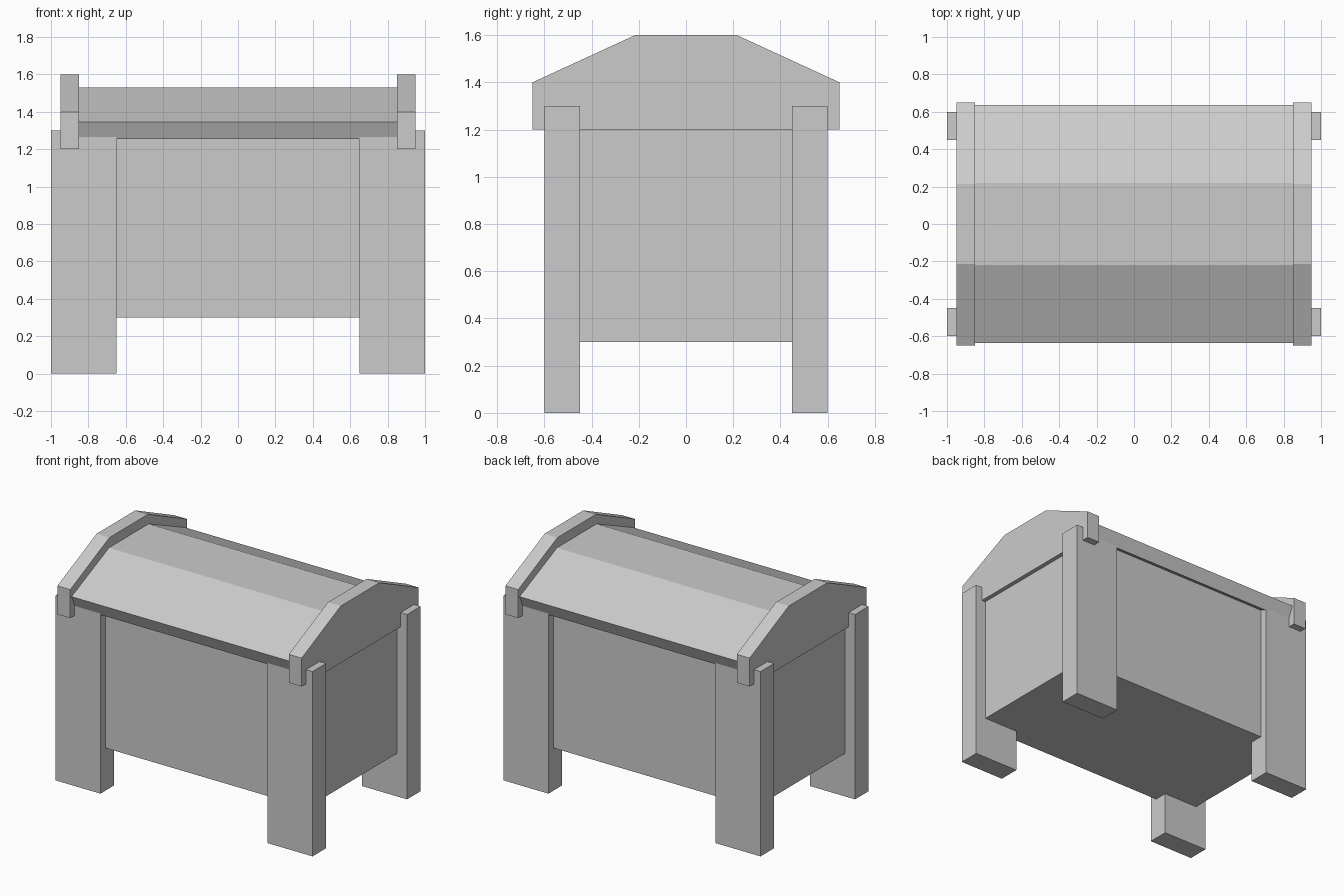
import bpy, bmesh

if "Cube" in bpy.data.objects:
    bpy.data.objects.remove(bpy.data.objects["Cube"])


def finish(name, bm):
    bmesh.ops.recalc_face_normals(bm, faces=bm.faces)
    mesh = bpy.data.meshes.new(name)
    bm.to_mesh(mesh)
    bm.free()
    obj = bpy.data.objects.new(name, mesh)
    bpy.context.collection.objects.link(obj)
    return obj


def extrude_x(name, profile, x0, x1):
    """Extrude a closed (y, z) profile from x0 to x1."""
    bm = bmesh.new()
    face = bm.faces.new([bm.verts.new((x0, y, z)) for y, z in profile])
    ext = bmesh.ops.extrude_face_region(bm, geom=[face])
    verts = [g for g in ext["geom"] if isinstance(g, bmesh.types.BMVert)]
    bmesh.ops.translate(bm, verts=verts, vec=(x1 - x0, 0, 0))
    return finish(name, bm)


def box(name, x0, x1, y0, y1, z0, z1):
    return extrude_x(name, [(y0, z0), (y1, z0), (y1, z1), (y0, z1)], x0, x1)


def mirrored(half):
    """Complete a right-half (y, z) outline with its mirror image."""
    return half + [(-y, z) for y, z in reversed(half)]


# Chest body
box("chest_body", -0.92, 0.92, -0.545, 0.545, 0.30, 1.28)

# Four corner posts
for sx, side in ((-1, "left"), (1, "right")):
    for sy, end in ((-1, "front"), (1, "back")):
        xs = sorted((sx * 0.65, sx * 1.0))
        ys = sorted((sy * 0.45, sy * 0.60))
        box(f"{end}_{side}_leg", *xs, *ys, 0.0, 1.30)

# Faceted lid slab, outer outline followed by inner outline
outer = mirrored([(0.635, 1.345), (0.22, 1.53)])
inner = mirrored([(0.595, 1.255), (0.203, 1.43)])
extrude_x("lid", outer + inner[::-1], -0.85, 0.85)

# Lid end panels
gable = mirrored([(0.65, 1.20), (0.65, 1.40), (0.215, 1.60)])
for sx, side in ((-1, "left"), (1, "right")):
    extrude_x(f"{side}_lid_end", gable, sx * 0.85, sx * 0.95)
